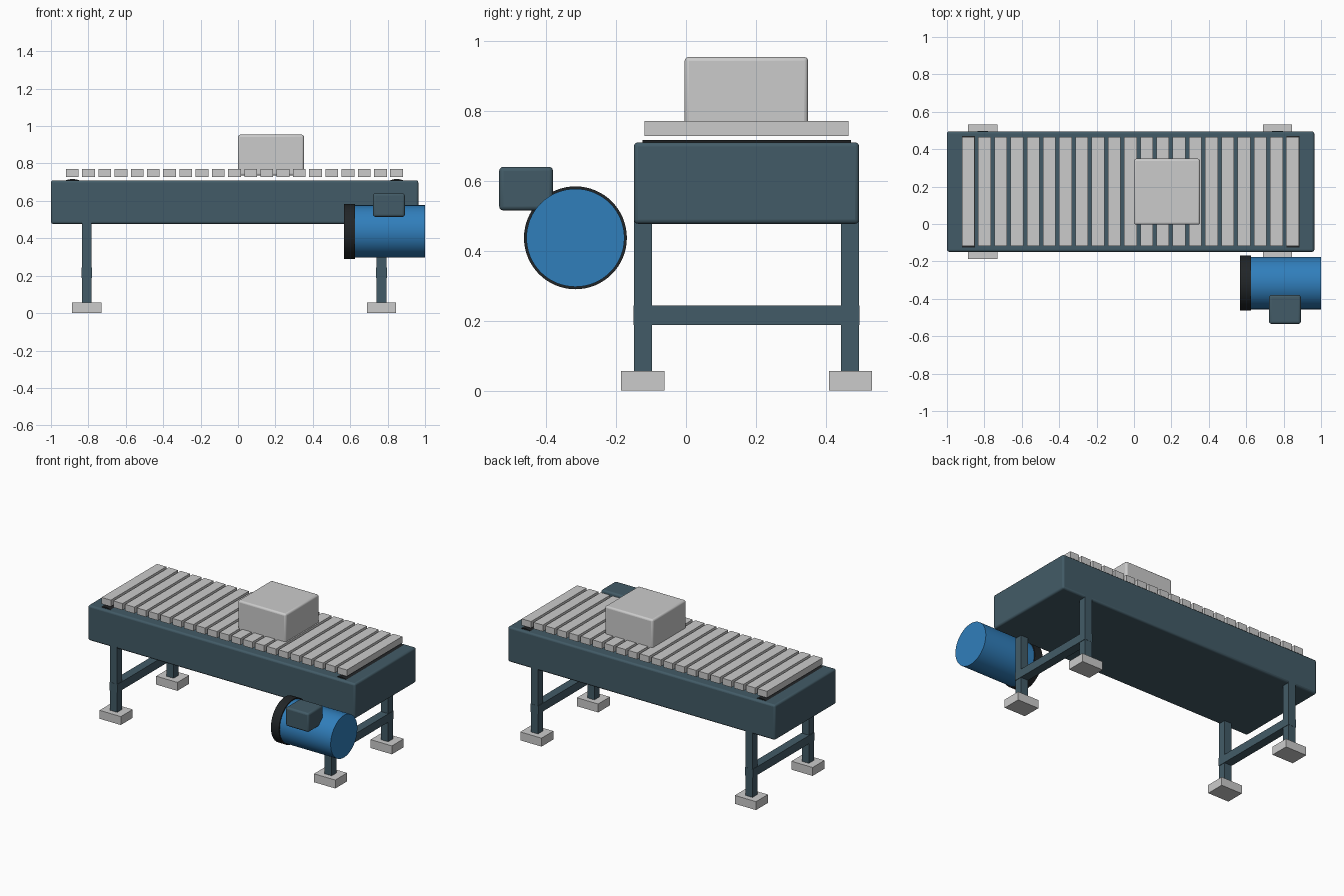
import bpy, math

if "Cube" in bpy.data.objects:
    bpy.data.objects.remove(bpy.data.objects["Cube"])


def material(name, color):
    m = bpy.data.materials.new(name)
    m.diffuse_color = (*color, 1)
    m.use_nodes = True
    m.node_tree.nodes["Principled BSDF"].inputs["Base Color"].default_value = m.diffuse_color
    return m


STEEL = material("slate_paint", (0.055, 0.105, 0.135))
BLUE = material("blue_paint", (0.03, 0.21, 0.5))
BLACK = material("black_rubber", (0.015, 0.018, 0.02))


def box(name, x, y, z, mat=None, bevel=0.0):
    """Box from (min, max) ranges, optionally with rounded edges."""
    size = [r[1] - r[0] for r in (x, y, z)]
    bpy.ops.mesh.primitive_cube_add(size=1, location=[sum(r) / 2 for r in (x, y, z)])
    o = bpy.context.object
    o.name = name
    o.scale = size
    bpy.ops.object.transform_apply(location=False, rotation=False, scale=True)
    if mat:
        o.data.materials.append(mat)
    if bevel:
        b = o.modifiers.new("rounded_edges", 'BEVEL')
        b.width, b.segments = bevel, 3
        bpy.ops.object.shade_smooth_by_angle(angle=math.radians(35))
    return o


def cylinder(name, center, radius, length, axis, mat):
    rot = (0, math.pi / 2, 0) if axis == 'X' else (math.pi / 2, 0, 0)
    bpy.ops.mesh.primitive_cylinder_add(vertices=64, radius=radius, depth=length,
                                        location=center, rotation=rot)
    o = bpy.context.object
    o.name = name
    o.data.materials.append(mat)
    bpy.ops.object.shade_smooth_by_angle(angle=math.radians(35))
    return o


YC = 0.173  # centre line of the conveyor

# conveyor bed
box("conveyor_bed", (-1.0, 0.964), (YC - 0.322, YC + 0.322), (0.477, 0.71), STEEL, 0.012)

# end rollers, barely rising out of the bed
for side, x in (("left", -0.885), ("right", 0.849)):
    cylinder(f"{side}_end_roller", (x, YC, 0.626), 0.091, 0.596, 'Y', BLACK)

# belt slats
for i in range(21):
    x = -0.886 + i * 0.0867
    box(f"belt_slat_{i + 1}", (x - 0.034, x + 0.034), (YC - 0.291, YC + 0.291), (0.728, 0.771))

# carton riding on the belt
box("carton", (0.0, 0.353), (-0.004, 0.349), (0.735, 0.954), None, 0.012)

# leg frames with feet and cross braces
for side, x in (("left", -0.809), ("right", 0.767)):
    for end, s in (("front", -1), ("back", 1)):
        y = YC + s * 0.296
        box(f"{side}_{end}_leg", (x - 0.026, x + 0.026), (y - 0.026, y + 0.026), (0.02, 0.49), STEEL)
        yf = YC + s * 0.297
        box(f"{side}_{end}_foot", (x - 0.078, x + 0.078), (yf - 0.062, yf + 0.062), (0, 0.056))
    box(f"{side}_cross_brace", (x - 0.029, x + 0.029), (YC - 0.323, YC + 0.323), (0.188, 0.243), STEEL)

# drive motor with flange and junction box
cylinder("motor_body", (0.81, -0.316, 0.437), 0.14, 0.38, 'X', BLUE)
cylinder("motor_flange", (0.596, -0.316, 0.437), 0.147, 0.06, 'X', BLACK)
box("motor_junction_box", (0.722, 0.892), (-0.534, -0.38), (0.515, 0.64), STEEL, 0.012)
